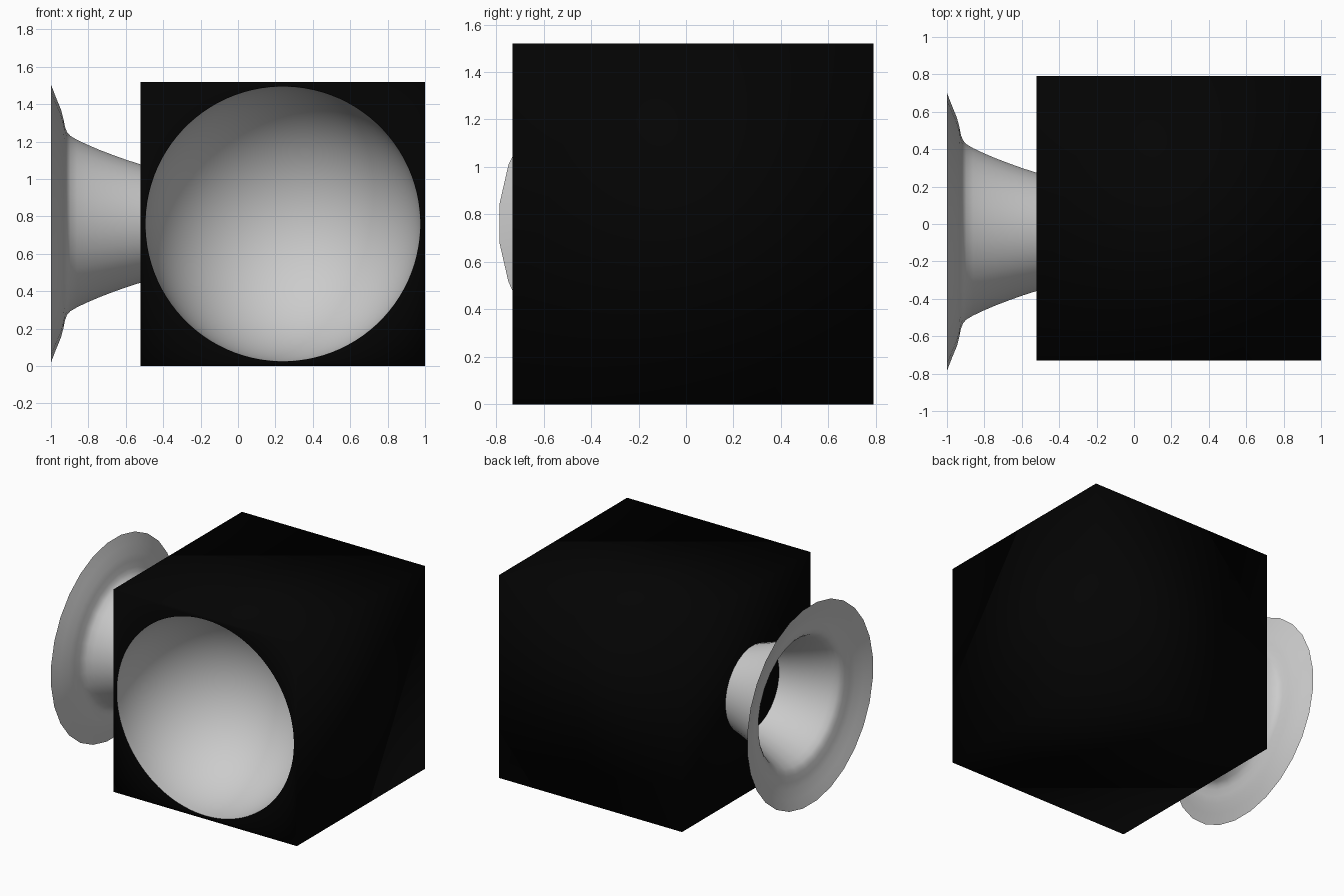
import bpy, bmesh
from math import sin, cos, pi
from mathutils import Matrix, Vector

if "Cube" in bpy.data.objects:
    bpy.data.objects.remove(bpy.data.objects["Cube"])


def finish(bm, name, angle):
    mesh = bpy.data.meshes.new(name)
    bm.to_mesh(mesh)
    bm.free()
    ob = bpy.data.objects.new(name, mesh)
    bpy.context.collection.objects.link(ob)
    bpy.ops.object.select_all(action='DESELECT')
    ob.select_set(True)
    bpy.context.view_layer.objects.active = ob
    bpy.ops.object.shade_smooth_by_angle(angle=angle)
    return ob


def lathe(name, profile, segs, matrix, flip=False):
    """Revolve (radius, height) points about local z, then place with matrix."""
    bm = bmesh.new()
    rings = []
    for r, h in profile:
        n = segs if r > 1e-6 else 1
        rings.append([bm.verts.new((r * cos(2 * pi * (i + .5) / segs),
                                    r * sin(2 * pi * (i + .5) / segs), h)) for i in range(n)])
    for a, b in zip(rings, rings[1:]):
        for i in range(segs):
            j = (i + 1) % segs
            bm.faces.new((a[i], a[j], b[0]) if len(b) == 1 else (a[i], a[j], b[j], b[i]))
    if flip:
        bmesh.ops.reverse_faces(bm, faces=bm.faces)
    bm.transform(matrix)
    return finish(bm, name, pi / 3)


CENTRE, HALF, BOWL_R, BOWL_SEGS = Vector((.24, .03, .76)), .76, .735, 96
FRONT = CENTRE.y - HALF

# Black cabinet with a round opening in its front face, softly shaded all over
bm = bmesh.new()
bmesh.ops.create_cube(bm, size=2 * HALF, matrix=Matrix.Translation(CENTRE))
front = min(bm.faces, key=lambda f: f.calc_center_median().y)
edges = list(front.edges)
bmesh.ops.delete(bm, geom=[front], context='FACES_ONLY')
rim = [bm.verts.new((CENTRE.x + BOWL_R * cos(2 * pi * (i + .5) / BOWL_SEGS), FRONT,
                     CENTRE.z + BOWL_R * sin(2 * pi * (i + .5) / BOWL_SEGS)))
       for i in range(BOWL_SEGS)]
edges += [bm.edges.new((rim[i], rim[i - 1])) for i in range(BOWL_SEGS)]
bmesh.ops.triangle_fill(bm, edges=edges, use_beauty=True, normal=(0, -1, 0))
bmesh.ops.recalc_face_normals(bm, faces=bm.faces)
cabinet = finish(bm, "cabinet", pi)
black = bpy.data.materials.new("black")
black.diffuse_color = (0.001, 0.001, 0.001, 1)
black.use_nodes = True
black.node_tree.nodes["Principled BSDF"].inputs["Base Color"].default_value = black.diffuse_color
cabinet.data.materials.append(black)

# Hemispherical bowl sunk into the front
bowl = [(BOWL_R * cos(pi / 2 * i / 24), BOWL_R * sin(pi / 2 * i / 24)) for i in range(24)]
bowl.append((0, BOWL_R))
lathe("front_bowl", bowl, BOWL_SEGS,
      Matrix.Translation((CENTRE.x, FRONT, CENTRE.z)) @ Matrix.Rotation(-pi / 2, 4, 'X'), flip=True)

# Thin flared horn on the left side, heights measured outwards from the cabinet
horn = [(.318, 0), (.342, .075), (.369, .15), (.396, .22), (.424, .285), (.45, .34),
        (.472, .377), (.492, .394), (.52, .405), (.565, .414), (.612, .426), (.675, .452), (.748, .48)]
lathe("side_horn", horn, 28,
      Matrix.Translation((-.52, -.042, .762)) @ Matrix.Rotation(-pi / 2, 4, 'Y'))
